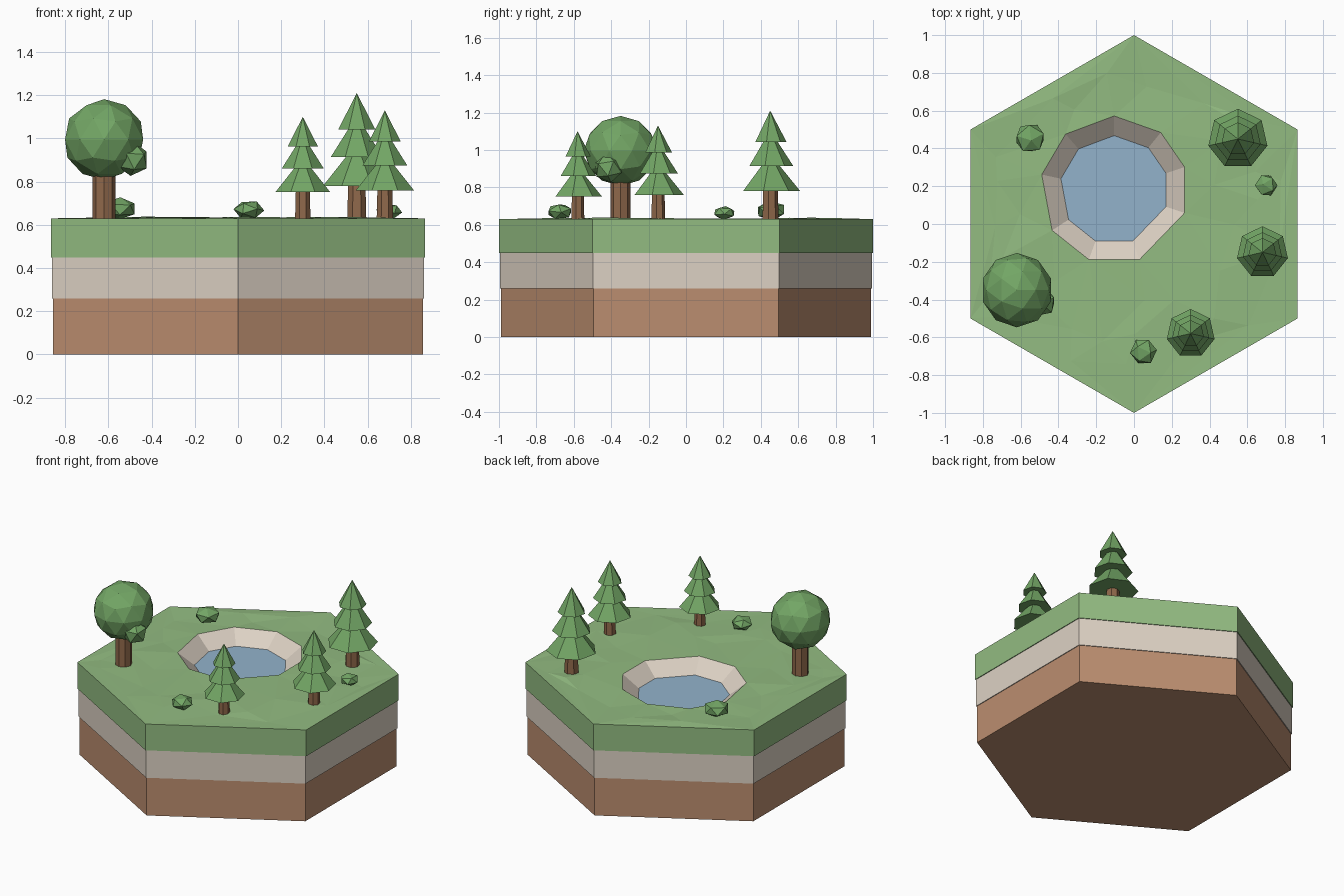
import bpy, bmesh, random
from math import sin, cos, pi, radians
from mathutils import Vector, Matrix
from mathutils.geometry import delaunay_2d_cdt

if "Cube" in bpy.data.objects:
    bpy.data.objects.remove(bpy.data.objects["Cube"])

random.seed(4)
TOP = 0.63
POND = Vector((-0.105, 0.18))


def material(name, rgb):
    m = bpy.data.materials.new(name)
    m.diffuse_color = (*rgb, 1)
    m.use_nodes = True
    m.node_tree.nodes["Principled BSDF"].inputs["Base Color"].default_value = m.diffuse_color
    return m


GRASS = material("grass", (0.29, 0.50, 0.22))
STONE = material("stone", (0.72, 0.64, 0.55))
SOIL = material("soil", (0.50, 0.27, 0.16))
WATER = material("water", (0.29, 0.45, 0.60))
LEAF = material("leaf", (0.17, 0.38, 0.13))
BARK = material("bark", (0.28, 0.14, 0.07))


def finish(name, bm, mat):
    bmesh.ops.recalc_face_normals(bm, faces=bm.faces) if mat not in (WATER,) else None
    mesh = bpy.data.meshes.new(name)
    bm.to_mesh(mesh)
    bm.free()
    mesh.materials.append(mat)
    ob = bpy.data.objects.new(name, mesh)
    bpy.context.collection.objects.link(ob)
    return ob


def hexagon(r):
    return [Vector((r * sin(i * pi / 3), r * cos(i * pi / 3))) for i in range(6)]


def add_cone(bm, x, y, z0, z1, r0, r1, sides):
    # one vertex points towards +y
    m = Matrix.Translation((x, y, (z0 + z1) / 2)) @ Matrix.Rotation(pi / 2 if sides % 2 else 0, 4, 'Z')
    ring0 = [(r0 * sin(2 * pi * i / sides), r0 * cos(2 * pi * i / sides)) for i in range(sides)]
    low = [bm.verts.new((x + a, y + b, z0)) for a, b in ring0]
    bm.faces.new(low)
    if r1 == 0:
        tip = bm.verts.new((x, y, z1))
        for i in range(sides):
            bm.faces.new((low[i], low[i - 1], tip))
    else:
        k = r1 / r0
        high = [bm.verts.new((x + a * k, y + b * k, z1)) for a, b in ring0]
        bm.faces.new(high)
        for i in range(sides):
            bm.faces.new((low[i], low[i - 1], high[i - 1], high[i]))


def prism(name, r, z0, z1, mat):
    bm = bmesh.new()
    add_cone(bm, 0, 0, z0, z1, r, r, 6)
    return finish(name, bm, mat)


def blob(name, loc, scale, detail, mat, turn=0.0):
    bm = bmesh.new()
    m = (Matrix.Translation(loc) @ Matrix.Diagonal((*scale, 1))
         @ Matrix.Rotation(turn, 4, 'Z') @ Matrix.Rotation(turn * 0.4, 4, 'X'))
    bmesh.ops.create_icosphere(bm, subdivisions=detail, radius=1, matrix=m)
    return finish(name, bm, mat)


# Lower ground layers
prism("soil_layer", 0.988, 0.0, 0.26, SOIL)
prism("stone_layer", 0.994, 0.26, 0.45, STONE)

# Pond outline: irregular nine-sided ring
angles = [radians(a) for a in (90, 51, 18, -18, -70, -110, -147, -192, -229)]


def ring(r):
    return [POND + Vector((r * cos(a), r * sin(a))) for a in angles]


rim, shore = ring(0.392), ring(0.288)
n = len(rim)

# Grass layer: uneven triangulated top with a hole for the pond
points = hexagon(1.0) + rim
while len(points) < 6 + n + 34:
    p = Vector((random.uniform(-0.8, 0.8), random.uniform(-0.9, 0.9)))
    inside = abs(p.x) < 0.8 and abs(p.y) + abs(p.x) * 0.577 < 0.93
    if inside and (p - POND).length > 0.47 and all((p - q).length > 0.12 for q in points):
        points.append(p)
edges = [(i, (i + 1) % 6) for i in range(6)] + [(6 + i, 6 + (i + 1) % n) for i in range(n)]
flat, _, tris, *_ = delaunay_2d_cdt(points, edges, [], 0, 1e-5)

bm = bmesh.new()
verts = []
for p in flat:
    if p.length > 0.99:
        z = TOP
    elif (p - POND).length < 0.4:
        z = TOP + 0.003
    else:
        z = TOP + random.uniform(-0.008, 0.009)
    verts.append(bm.verts.new((p.x, p.y, z)))
for t in tris:
    if not all((flat[i] - POND).length < 0.4 for i in t):
        bm.faces.new([verts[i] for i in t])
outer = sorted((v for v in verts if v.co.xy.length > 0.99),
               key=lambda v: Vector((0, 1)).angle_signed(v.co.xy))
low = [bm.verts.new((v.co.x, v.co.y, 0.45)) for v in outer]
for i in range(6):
    bm.faces.new((outer[i - 1], outer[i], low[i], low[i - 1]))
bm.faces.new(low)
finish("grass_layer", bm, GRASS)

# Sloping stone bank and water
bm = bmesh.new()
up = [bm.verts.new((*p, TOP + 0.003)) for p in rim]
dn = [bm.verts.new((*p, 0.55)) for p in shore]
for i in range(n):
    bm.faces.new((up[i - 1], up[i], dn[i], dn[i - 1]))
bank = finish("pond_bank", bm, STONE)
if bank.data.polygons[0].normal.z < 0:
    bank.data.flip_normals()

bm = bmesh.new()
face = bm.faces.new([bm.verts.new((*p, 0.55)) for p in reversed(shore)])
face.normal_update()
finish("pond_water", bm, WATER)


# Pine trees: trunk and three tiers, all in proportion to height
def pine(name, x, y, h):
    bm = bmesh.new()
    add_cone(bm, x, y, TOP - 0.005, TOP + 0.30 * h, 0.078 * h, 0.07 * h, 7)
    finish(name + "_trunk", bm, BARK)
    bm = bmesh.new()
    for base, tip, r in ((0.26, 0.60, 0.276), (0.49, 0.82, 0.213), (0.71, 1.0, 0.152)):
        add_cone(bm, x, y, TOP + base * h, TOP + tip * h, r * h, 0, 7)
    finish(name + "_needles", bm, LEAF)


pine("pine_back", 0.55, 0.45, 0.58)
pine("pine_right", 0.68, -0.15, 0.50)
pine("pine_front", 0.30, -0.58, 0.47)

# Round tree
bm = bmesh.new()
add_cone(bm, -0.62, -0.35, TOP - 0.005, 0.85, 0.053, 0.053, 8)
finish("round_tree_trunk", bm, BARK)
blob("round_tree_crown", (-0.62, -0.35, 0.995), (0.19, 0.197, 0.187), 2, LEAF)
blob("round_tree_side_leaves", (-0.49, -0.415, 0.905), (0.08, 0.08, 0.08), 1, LEAF, 0.5)

# Bushes
for i, (x, y, r) in enumerate(((-0.55, 0.455, 0.084), (0.05, -0.675, 0.072), (0.70, 0.205, 0.061))):
    blob(f"bush_{i + 1}", (x, y, TOP + 0.55 * r), (r, r, 0.62 * r), 1, LEAF, 0.4 + i)
